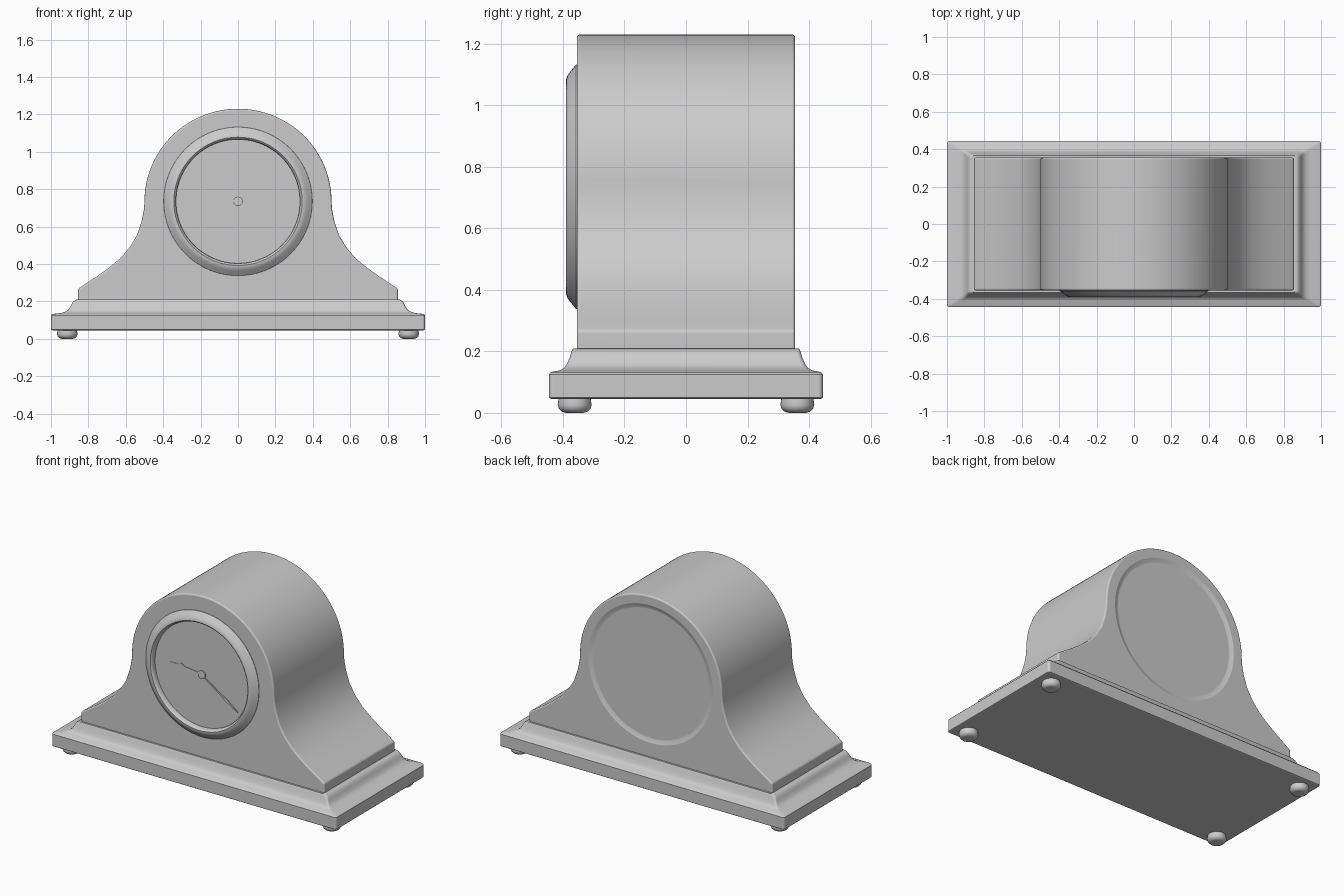
import bpy, bmesh, math
from mathutils import Matrix, Vector

if "Cube" in bpy.data.objects:
    bpy.data.objects.remove(bpy.data.objects["Cube"])

DIAL_Z = 0.735
TO_FRONT = Matrix.Rotation(math.radians(90), 4, 'X')  # local z points to -y


def finish(bm, name, matrix=None):
    bmesh.ops.remove_doubles(bm, verts=bm.verts, dist=1e-5)
    bmesh.ops.recalc_face_normals(bm, faces=bm.faces)
    if matrix:
        bm.transform(matrix)
    mesh = bpy.data.meshes.new(name)
    bm.to_mesh(mesh)
    bm.free()
    ob = bpy.data.objects.new(name, mesh)
    bpy.context.collection.objects.link(ob)
    return ob


def activate(ob):
    bpy.ops.object.select_all(action='DESELECT')
    ob.select_set(True)
    bpy.context.view_layer.objects.active = ob


def smooth(ob, angle=35):
    activate(ob)
    bpy.ops.object.shade_smooth_by_angle(angle=math.radians(angle))
    ob.modifiers.new("weighted_normals", 'WEIGHTED_NORMAL').keep_sharp = True


def bevel(ob, width, segments=3):
    mod = ob.modifiers.new("bevel", 'BEVEL')
    mod.width, mod.segments = width, segments
    mod.limit_method, mod.angle_limit = 'ANGLE', math.radians(40)
    activate(ob)
    bpy.ops.object.modifier_apply(modifier=mod.name)


def loft(name, rings, closed=False, matrix=None):
    """Skin a list of vertex rings; cap the ends unless closed on itself."""
    bm = bmesh.new()
    loops = [[bm.verts.new(p) for p in ring] for ring in rings]
    n = len(loops[0])
    pairs = list(zip(loops, loops[1:]))
    if closed:
        pairs.append((loops[-1], loops[0]))
    else:
        bm.faces.new(loops[0])
        bm.faces.new(loops[-1])
    for a, b in pairs:
        for i in range(n):
            j = (i + 1) % n
            bm.faces.new((a[i], a[j], b[j], b[i]))
    return finish(bm, name, matrix)


def lathe(name, profile, steps=96, closed=False, matrix=None):
    angles = [2 * math.pi * i / steps for i in range(steps)]
    rings = [[(r * math.cos(a), r * math.sin(a), h) for a in angles]
             for r, h in profile]
    return loft(name, rings, closed, matrix)


# Stepped and moulded plinth
plinth_steps = [(0.99, 0.438, 0.045), (1.0, 0.445, 0.05), (1.0, 0.445, 0.125),
                (0.992, 0.438, 0.133), (0.945, 0.41, 0.138), (0.918, 0.395, 0.147),
                (0.903, 0.387, 0.16), (0.892, 0.378, 0.18), (0.883, 0.373, 0.198),
                (0.865, 0.367, 0.21)]


def rounded_rect(x, y, z, r=0.015):
    pts = []
    for k, (sx, sy) in enumerate([(1, 1), (-1, 1), (-1, -1), (1, -1)]):
        for i in range(4):
            a = math.radians(90 * k + 30 * i)
            pts.append((sx * (x - r) + r * math.cos(a),
                        sy * (y - r) + r * math.sin(a), z))
    return pts


smooth(loft("plinth", [rounded_rect(*s) for s in plinth_steps]))

# Case: round top flowing into sloping shoulders
shoulder = [(0.855, 0.20), (0.855, 0.268), (0.81, 0.298), (0.75, 0.337), (0.69, 0.38),
            (0.63, 0.43), (0.58, 0.488), (0.54, 0.555), (0.515, 0.63), (0.503, 0.69)]
arc = [(0.5 * math.cos(math.pi * i / 64), DIAL_Z + 0.495 * math.sin(math.pi * i / 64))
       for i in range(65)]
outline = shoulder + arc + [(-x, z) for x, z in reversed(shoulder)]
case = loft("clock_case", [[(x, y, z) for x, z in outline] for y in (-0.355, 0.355)])
bevel(case, 0.01)

# Shallow round panel pressed into the back
cutter = lathe("back_panel_cutter", [(0.405, 0.0), (0.415, 0.001), (0.435, 0.009), (0.465, 0.022)],
               matrix=Matrix.Translation((0, 0.345, DIAL_Z)) @ TO_FRONT.inverted())
cutter.hide_render = True
mod = case.modifiers.new("back_panel", 'BOOLEAN')
mod.operation, mod.solver, mod.object = 'DIFFERENCE', 'EXACT', cutter
activate(case)
bpy.ops.object.modifier_apply(modifier=mod.name)
bpy.data.objects.remove(cutter)
smooth(case)

# Bezel ring and dial
front = Matrix.Translation((0, -0.35, DIAL_Z)) @ TO_FRONT
bezel = [(0.398, 0.0), (0.397, 0.008), (0.383, 0.019), (0.372, 0.028), (0.362, 0.035),
         (0.352, 0.039), (0.343, 0.04), (0.336, 0.035), (0.332, 0.025), (0.331, 0.0)]
smooth(lathe("bezel", bezel, closed=True, matrix=front))
smooth(lathe("dial", [(0.333, 0.0), (0.333, 0.008)], matrix=front))


# Hands: flat tapering blades given as (distance, half width)
def hand(name, tip, widths, low, high):
    angle = math.atan2(tip[1], tip[0])
    flat = [(d, w) for d, w in widths] + [(d, -w) for d, w in reversed(widths)]
    return loft(name, [[(x, y, h) for x, y in flat] for h in (low, high)],
                matrix=front @ Matrix.Rotation(angle, 4, 'Z'))


hand("hour_hand", (-0.22, 0.022), [(0.0, 0.006), (0.125, 0.006), (0.14, 0.017), (0.155, 0.017),
                                   (0.17, 0.006), (0.222, 0.001)], 0.006, 0.011)
hand("minute_hand", (0.255, -0.172), [(0.0, 0.004), (0.16, 0.005), (0.21, 0.009),
                                      (0.25, 0.006), (0.307, 0.001)], 0.012, 0.016)
smooth(lathe("hand_hub", [(0.025, 0.006), (0.025, 0.017), (0.018, 0.02)], 32, matrix=front))

# Four bun feet
foot = [(0.028, 0.0), (0.042, 0.004), (0.051, 0.013), (0.055, 0.026), (0.052, 0.048)]
for x_side, x in (("left", -0.913), ("right", 0.913)):
    for y_side, y in (("front", -0.362), ("back", 0.362)):
        smooth(lathe(f"{y_side}_{x_side}_foot", foot, 32,
                     matrix=Matrix.Translation(Vector((x, y, 0)))), 50)
